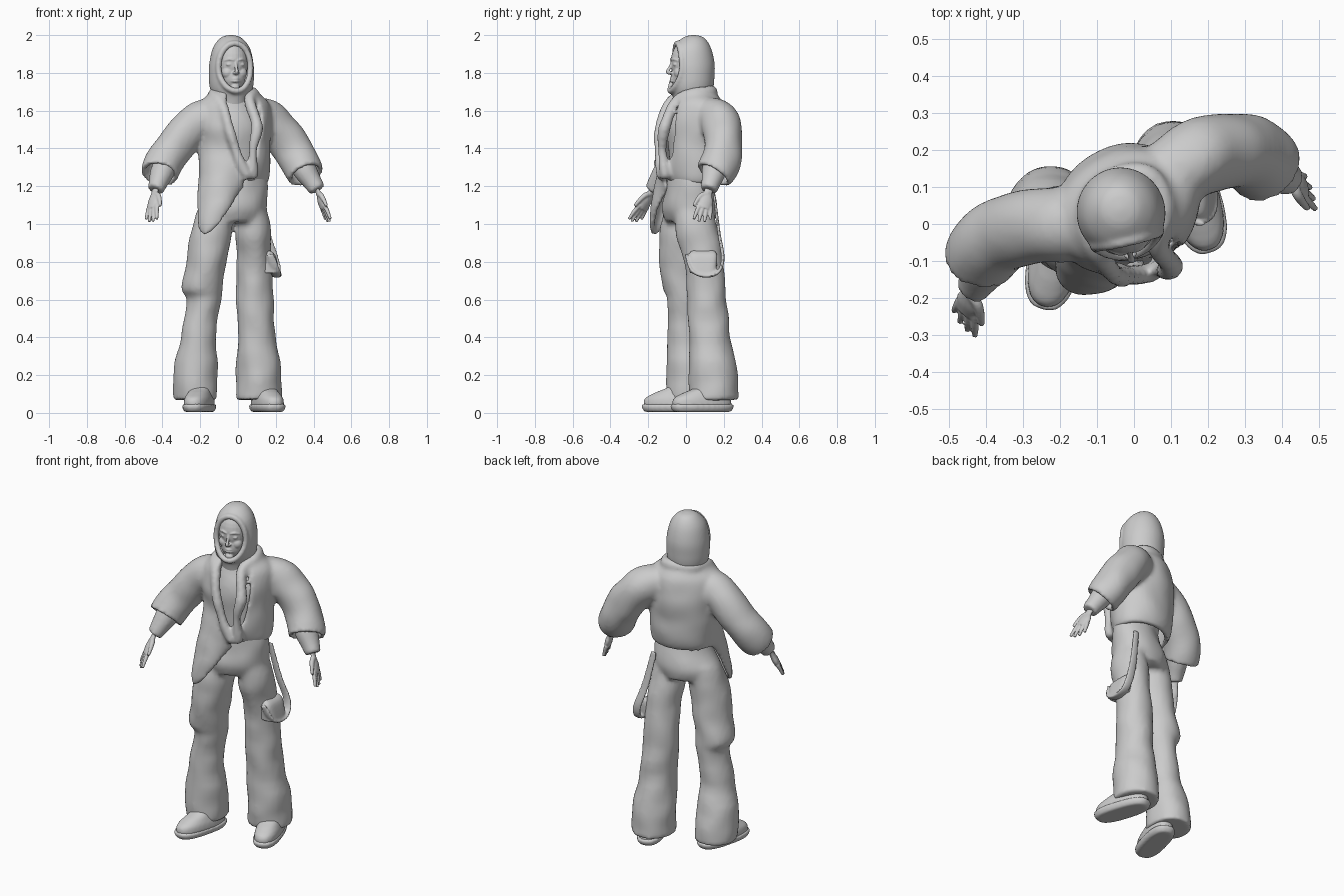
import bpy, bmesh, math
from mathutils import Vector, Matrix, noise

cube = bpy.data.objects.get("Cube")
if cube:
    bpy.data.objects.remove(cube)

clay = bpy.data.materials.new("light grey")
clay.use_nodes = True
clay.diffuse_color = (0.6, 0.6, 0.6, 1)
clay.node_tree.nodes["Principled BSDF"].inputs["Base Color"].default_value = (0.6, 0.6, 0.6, 1)


def resample(rows, k=5):
    """Smooth curve through rows of numbers."""
    out = []
    for i in range(len(rows) - 1):
        a, b, c, d = (rows[max(0, min(len(rows) - 1, i + j))] for j in (-1, 0, 1, 2))
        for s in range(k):
            t = s / k
            out.append([q + t / 2 * (r - p + t * (2 * p - 5 * q + 4 * r - e + t * (3 * (q - r) + e - p)))
                        for p, q, r, e in zip(a, b, c, d)])
    return out + [list(rows[-1])]


def skin(bm, rings, closed=True, caps=True):
    rows = [[bm.verts.new(p) for p in ring] for ring in rings]
    n = len(rows[0])
    for a, b in zip(rows, rows[1:]):
        for i in range(n if closed else n - 1):
            j = (i + 1) % n
            bm.faces.new((a[i], a[j], b[j], b[i]))
    if caps:
        bm.faces.new(rows[0])
        bm.faces.new(rows[-1][::-1])


def loft(bm, rows, turn=0, n=32, square=1.0):
    """Stacked ellipses: centre x, y, z and two radii."""
    rot = Matrix.Rotation(math.radians(turn), 3, "Z")
    rings = []
    for x, y, z, rx, ry in resample(rows):
        ring = []
        for i in range(n):
            c, s = math.cos(math.tau * i / n), math.sin(math.tau * i / n)
            p = Vector((rx * math.copysign(abs(c) ** square, c), ry * math.copysign(abs(s) ** square, s), 0))
            ring.append(rot @ p + Vector((x, y, z)))
        rings.append(ring)
    skin(bm, rings)


def tube(bm, rows, flat=1.0, ref=(0, 1, 0), n=16, caps=True):
    """Tube along a path of x, y, z, radius."""
    rows = resample(rows)
    pts = [Vector(r[:3]) for r in rows]
    rings = []
    for i, p in enumerate(pts):
        t = pts[min(i + 1, len(pts) - 1)] - pts[max(i - 1, 0)]
        u = t.cross(Vector(ref)).normalized()
        v = t.cross(u).normalized()
        r = rows[i][3]
        rings.append([p + r * (u * flat * math.cos(math.tau * k / n) + v * math.sin(math.tau * k / n))
                      for k in range(n)])
    skin(bm, rings, caps=caps)


def ball(bm, loc, size):
    bmesh.ops.create_uvsphere(bm, u_segments=24, v_segments=16, radius=1,
                              matrix=Matrix.Translation(loc) @ Matrix.Diagonal((*size, 1)))


def finish(name, bm, voxel, smooth=3, thick=0, folds=0, place=None):
    """Blend the pieces of one part into a single smooth surface."""
    bmesh.ops.recalc_face_normals(bm, faces=bm.faces)
    bm.normal_update()
    if folds:
        for v in bm.verts:
            v.co += v.normal * folds * noise.noise(Vector((v.co.x * 9, v.co.y * 9, v.co.z * 9)))
    if place:
        bm.transform(place)
    me = bpy.data.meshes.new(name)
    bm.to_mesh(me)
    bm.free()
    me.materials.append(clay)
    ob = bpy.data.objects.new(name, me)
    bpy.context.collection.objects.link(ob)
    if thick:
        m = ob.modifiers.new("thickness", "SOLIDIFY")
        m.thickness, m.offset = thick, 0
    m = ob.modifiers.new("blend", "REMESH")
    m.mode, m.voxel_size, m.use_smooth_shade = "VOXEL", voxel, True
    m = ob.modifiers.new("soften", "SMOOTH")
    m.factor, m.iterations = 0.5, smooth


def placed(x, y, z, turn):
    return Matrix.Translation((x, y, z)) @ Matrix.Rotation(math.radians(turn), 4, "Z")


# Trousers: hips and two flared legs
bm = bmesh.new()
loft(bm, [(.01, .02, 1.27, .14, .11), (0, .02, 1.18, .16, .125), (-.025, .02, 1.08, .185, .14),
          (-.03, .02, 1.01, .17, .12)], turn=20)
loft(bm, [(.07, .04, 1.1, .08, .1), (.08, .06, .95, .092, .115), (.085, .095, .8, .093, .105),
          (.09, .11, .6, .1, .105), (.1, .125, .4, .1, .11), (.11, .145, .2, .122, .128),
          (.11, .15, .07, .118, .133)])
loft(bm, [(-.11, 0, 1.1, .09, .11), (-.145, -.02, .95, .108, .12), (-.165, -.02, .8, .105, .12),
          (-.19, -.01, .66, .108, .115), (-.18, 0, .59, .088, .1), (-.21, 0, .4, .093, .1),
          (-.225, .02, .2, .12, .125), (-.225, .03, .07, .112, .133)])
finish("trousers", bm, .015, 2, folds=.009)

# Hanging strap and pocket on the left thigh
bm = bmesh.new()
tube(bm, [(.11, .15, 1.15, .02), (.15, .175, .95, .024), (.19, .195, .82, .026), (.205, .17, .745, .026),
          (.205, .1, .725, .026), (.2, .03, .755, .024), (.17, .0, .84, .02)], flat=.35, ref=(1, 0, 0))
loft(bm, [(.17, .09, .74, .05, .07), (.165, .09, .83, .035, .075), (.15, .09, .86, .02, .06)], square=.5)
finish("thigh_strap", bm, .007, 2)

# Shoes
for side, spot in (("right", (-.205, -.065, .005, -14)), ("left", (.155, .085, .005, 18))):
    bm = bmesh.new()
    loft(bm, [(0, 0, 0, .062, .155), (0, 0, .02, .074, .17), (0, 0, .042, .074, .17)], square=.75)
    finish(side + "_sole", bm, .01, 1, place=placed(*spot))
    bm = bmesh.new()
    loft(bm, [(0, 0, .03, .071, .163), (0, 0, .07, .068, .157), (0, .02, .1, .058, .125),
              (0, .06, .14, .05, .08), (0, .07, .22, .045, .06)], square=.85)
    finish(side + "_shoe", bm, .01, 2, place=placed(*spot))

# Shirt under the jacket
bm = bmesh.new()
loft(bm, [(0, .03, 1.2, .13, .1), (-.01, .03, 1.4, .15, .12), (-.01, .03, 1.52, .15, .125),
          (-.02, .03, 1.63, .12, .09), (-.03, .03, 1.7, .07, .07)], turn=22)
finish("shirt", bm, .018, folds=.006)

# Jacket: open shell with one long front flap, sleeves, rolled collar
bm = bmesh.new()
twist = Matrix.Rotation(math.radians(22), 3, "Z")
rings = []
# height, radii, half opening in degrees, flap amount
for z, rx, ry, gap, flap in resample([(1.7, .1, .09, 38, 0), (1.67, .14, .11, 34, 0), (1.62, .18, .14, 30, 0),
                                      (1.52, .19, .16, 29, 0), (1.4, .18, .155, 23, 0), (1.31, .18, .15, 12, .35),
                                      (1.25, .175, .14, 5, .75), (1.215, .16, .125, 3, 1)]):
    ring = []
    for i in range(73):
        deg = gap - 90 + (360 - 2 * gap) * i / 72
        a = math.radians(deg)
        off = deg - 210
        w = flap * math.exp(-(off / (37 if off > 0 else 24)) ** 2)
        grow = 1 + .6 * w
        p = twist @ Vector((rx * grow * math.cos(a), ry * (grow + .4 * w) * math.sin(a), 0))
        ring.append(p + Vector((-.02, .04, z - .27 * w)))
    rings.append(ring)
skin(bm, rings, closed=False, caps=False)
tube(bm, [(-.12, .01, 1.57, .085), (-.2, 0, 1.545, .09), (-.28, -.01, 1.48, .088), (-.35, -.03, 1.39, .088),
          (-.4, -.065, 1.31, .09), (-.415, -.1, 1.265, .085)], n=32, caps=False)
tube(bm, [(.08, .12, 1.57, .085), (.15, .17, 1.555, .09), (.22, .195, 1.49, .09), (.285, .195, 1.4, .09),
          (.335, .175, 1.31, .092), (.36, .145, 1.26, .085)], n=32, caps=False)
tube(bm, [(.05, -.13, 1.25, .01), (0, -.14, 1.36, .012), (-.045, -.14, 1.5, .014), (-.08, -.1, 1.62, .016),
          (-.125, -.02, 1.68, .018), (-.115, .08, 1.695, .02), (-.02, .13, 1.7, .02), (.05, .12, 1.7, .02),
          (.08, .04, 1.69, .02), (.06, -.05, 1.65, .018), (.1, -.11, 1.52, .016), (.08, -.125, 1.4, .014),
          (.08, -.11, 1.25, .01)], ref=(.3, .2, 1))
finish("jacket", bm, .013, 3, thick=.026, folds=.008)

# Forearms, cuffs and hands
for side, elbow, wrist, reach, spread in (
        ("right", (-.35, -.04, 1.39), (-.44, -.175, 1.18), (-.012, -.06, -.1), (.016, -.016, .004)),
        ("left", (.29, .18, 1.39), (.42, .12, 1.18), (.036, -.022, -.1), (.006, -.023, .004))):
    e, w, d, s = (Vector(v) for v in (elbow, wrist, reach, spread))
    bm = bmesh.new()
    tube(bm, [(*e, .07), (*e.lerp(w, .5), .064), (*e.lerp(w, .85), .051), (*w, .044)])
    finish(side + "_forearm_sleeve", bm, .011, 2, folds=.006)
    bm = bmesh.new()
    tube(bm, [(*e.lerp(w, .9), .024), (*(w + d * .2), .024), (*(w + d * .6), .038), (*(w + d), .034)],
         flat=.5, ref=d.cross(s).cross(d))
    for i, size in enumerate((.75, .95, 1, .9)):
        base = w + d * .85 + s * (i - 1.5) * .85
        tip = base + (d * .85 + s * (i - 1.5) * .45) * size
        tube(bm, [(*base, .012), (*(base.lerp(tip, .5) + Vector((0, 0, .004))), .011), (*tip, .008)], n=10)
    thumb = w + d * .35 + s * 1.4
    tube(bm, [(*(w + d * .2), .015), (*thumb, .014), (*(thumb + d * .35 + s * .8), .011),
              (*(thumb + d * .6 + s * 1.1), .008)], n=10)
    finish(side + "_hand", bm, .005, 1)

# Head with facial features
bm = bmesh.new()
ball(bm, (0, -.01, .025), (.084, .09, .12))
ball(bm, (0, -.042, -.05), (.064, .056, .075))
ball(bm, (0, -.085, -.108), (.024, .016, .017))
tube(bm, [(0, -.09, .04, .006), (0, -.106, 0, .0075), (0, -.118, -.024, .01), (0, -.1, -.034, .008)],
     ref=(1, 0, 0))
for m in (-1, 1):
    ball(bm, (m * .033, -.087, .014), (.017, .009, .008))
    ball(bm, (m * .036, -.062, -.03), (.032, .03, .032))
    ball(bm, (m * .011, -.102, -.029), (.008, .009, .007))
    tube(bm, [(m * .01, -.097, .036, .005), (m * .033, -.092, .042, .006), (m * .058, -.072, .034, .005)],
         ref=(0, 0, 1))
for z, r in ((-.061, .007), (-.073, .008)):
    tube(bm, [(-.025, -.087, z, .005), (0, -.099, z, r), (.025, -.087, z, .005)], ref=(0, 0, 1))
finish("head", bm, .004, 3, place=placed(-.033, .018, 1.83, 13))

# Hood with an oval face opening and a rolled rim
bm = bmesh.new()
loft(bm, [(0, .01, .163, .008, .008), (0, .01, .15, .05, .052), (0, 0, .1, .09, .095), (0, 0, .02, .109, .114),
          (0, 0, -.05, .112, .113), (0, 0, -.11, .106, .107), (0, 0, -.17, .085, .088), (0, 0, -.26, .07, .07)],
     n=72)
hole = [f for f in bm.faces for c in [f.calc_center_median()]
        if c.y < 0 and (c.x / .087) ** 2 + (c.z / .126) ** 2 < 1]
bmesh.ops.delete(bm, geom=hole, context="FACES")
rim = []
for i in range(25):
    a = math.tau * i / 24
    x, z = .087 * math.sin(a), .126 * math.cos(a)
    rim.append((x, -.113 * math.sqrt(1 - (x / .113) ** 2 - (max(0, z) / .172) ** 2), z, .009))
tube(bm, rim, ref=(0, 1, .01), n=10)
finish("hood", bm, .0075, 3, thick=.015, place=placed(-.035, .03, 1.83, 13))
